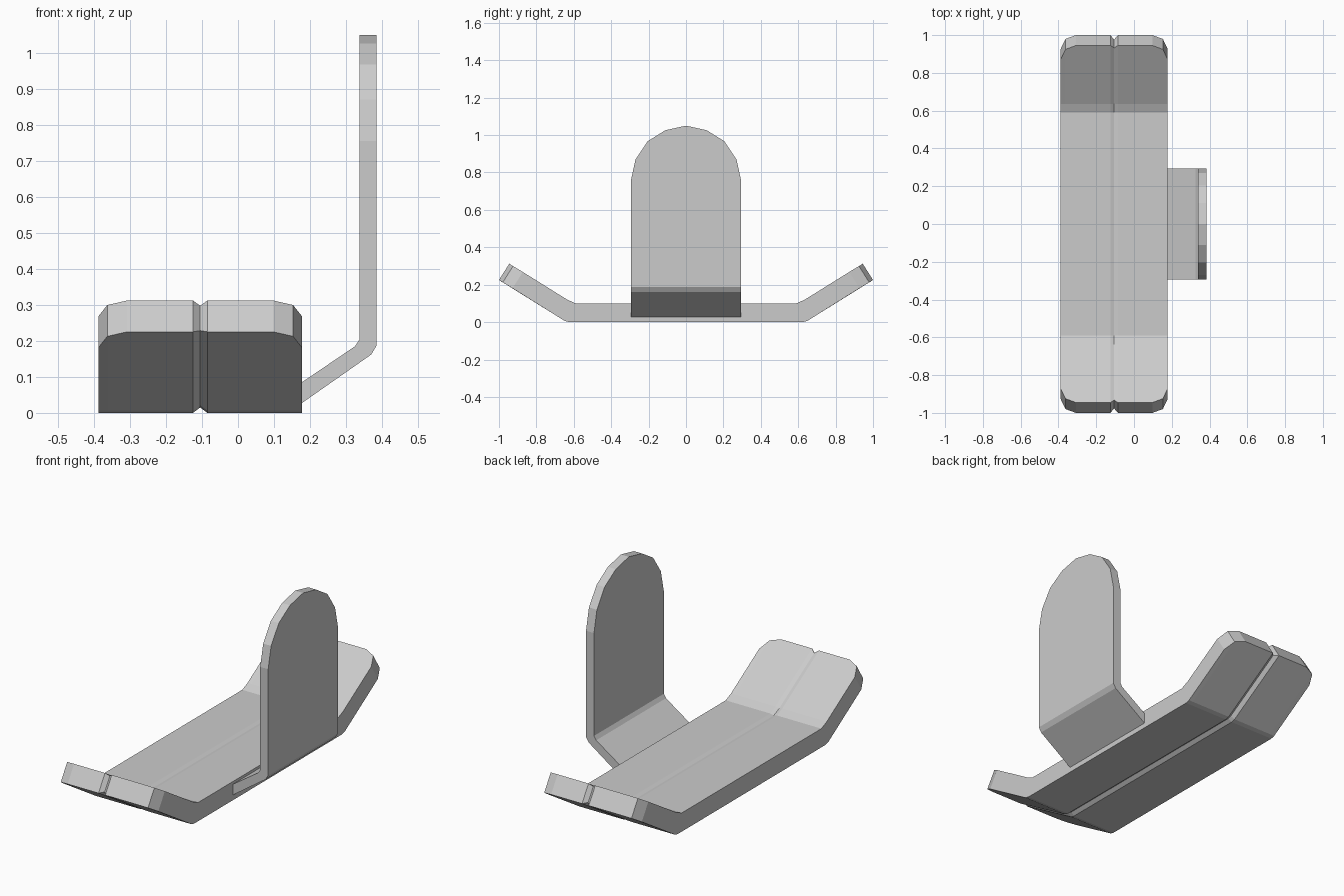
import bpy
import bmesh

cube = bpy.data.objects.get("Cube")
if cube:
    bpy.data.objects.remove(cube, do_unlink=True)

grey = bpy.data.materials.new("plain grey")
grey.use_nodes = True
colour = (0.6, 0.6, 0.6, 1)
grey.diffuse_color = colour
grey.node_tree.nodes["Principled BSDF"].inputs["Base Color"].default_value = colour


def loft(name, rings):
    """Skin equal-sized point rings and cap both ends."""
    bm = bmesh.new()
    loops = [[bm.verts.new(p) for p in ring] for ring in rings]
    for a, b in zip(loops, loops[1:]):
        for i in range(len(a)):
            j = (i + 1) % len(a)
            bm.faces.new((a[i], a[j], b[j], b[i]))
    bm.faces.new(loops[0])
    bm.faces.new(loops[-1])
    bmesh.ops.remove_doubles(bm, verts=bm.verts, dist=0.0005)
    bmesh.ops.recalc_face_normals(bm, faces=bm.faces)
    mesh = bpy.data.meshes.new(name)
    bm.to_mesh(mesh)
    bm.free()
    mesh.materials.append(grey)
    obj = bpy.data.objects.new(name, mesh)
    bpy.context.collection.objects.link(obj)
    return obj


# Base: upturned tray; each column may be shortened at the tips or grooved
def tray_profile(x, cut, dip, rise):
    dy, dz = 0.855 * cut, 0.52 * cut
    ny, nz = 0.52, 0.855
    half = [
        (0.625 - 0.3 * rise, rise),
        (0.648 - 0.4 * rise, 0.006 + rise),
        (1.0 - dy - ny * rise, 0.225 - dz + nz * rise),
        (0.945 - dy + ny * dip, 0.312 - dz - nz * dip),
        (0.635 + 0.4 * dip, 0.12 - dip),
        (0.59 + 0.3 * dip, 0.10 - dip),
    ]
    return [(x, y, z) for y, z in half] + [(x, -y, z) for y, z in reversed(half)]


middle = -0.105
outer_columns = [(0.283, 0.085), (0.258, 0.024), (0.203, 0), (0.02, 0)]
columns = [(middle - d, cut, 0, 0) for d, cut in outer_columns]
columns.append((middle, 0.018, 0.006, 0.015))
columns += [(middle + d, cut, 0, 0) for d, cut in reversed(outer_columns)]
loft("tray_base", [tray_profile(*c) for c in columns])

# Bent bracket: sloping arm rising into a round-topped upright panel
inner, outer, width = 0.338, 0.385, 0.295
rows = [
    (0.17, 0.08, 0.17, 0.022, width),
    (0.325, 0.185, 0.37, 0.162, width),
    (inner, 0.205, outer, 0.187, width),
]
arch = [(width, 0.755), (0.27, 0.87), (0.205, 0.967), (0.11, 1.026), (0, 1.05)]
rows += [(inner, z, outer, z, w) for w, z in arch]
loft("upright_bracket", [
    [(xi, -w, zi), (xi, w, zi), (xo, w, zo), (xo, -w, zo)]
    for xi, zi, xo, zo, w in rows[:-1]
] + [[(inner, 0, 1.05), (inner, 0, 1.05), (outer, 0, 1.05), (outer, 0, 1.05)]])
